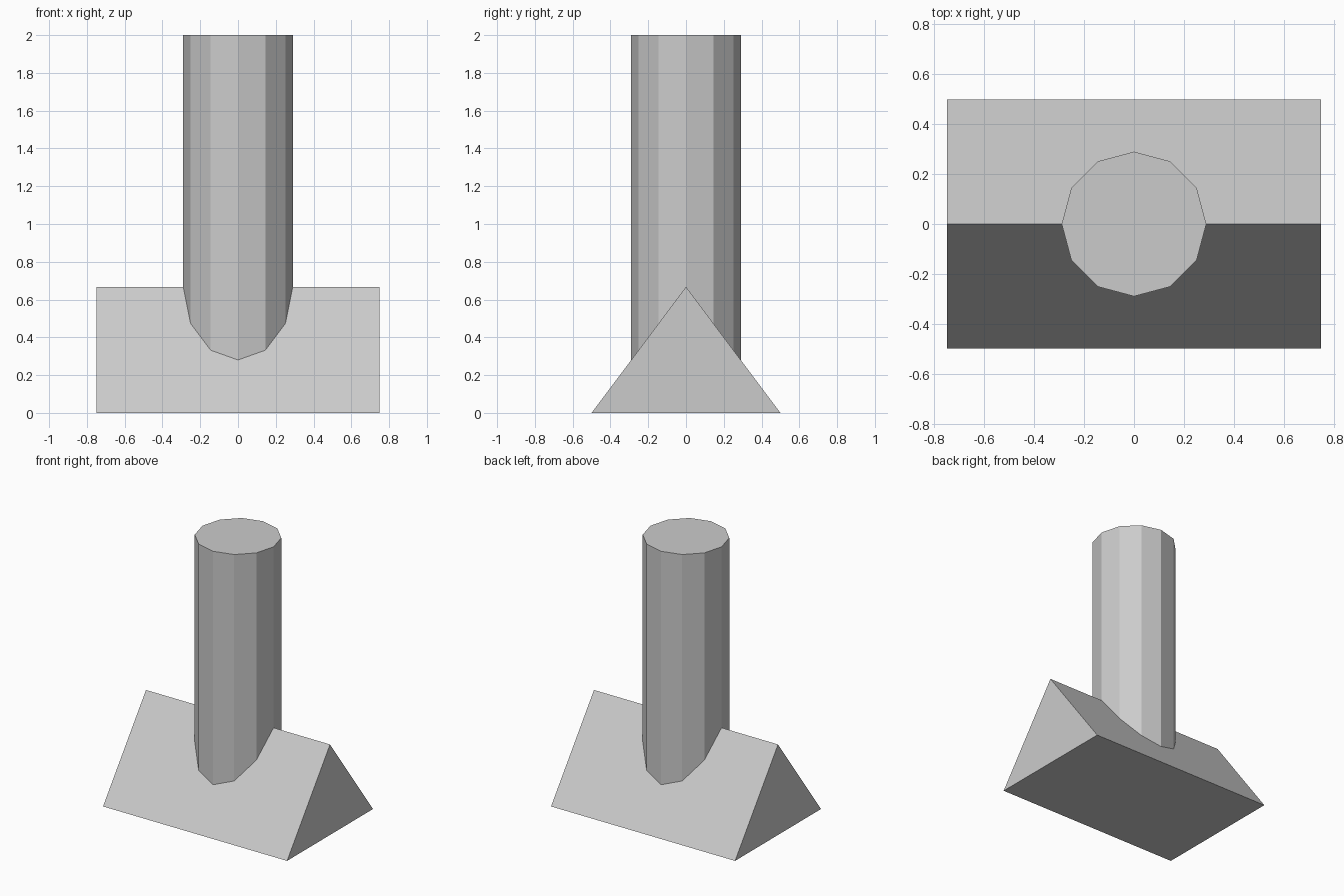
import bpy
import bmesh
from math import cos, sin, tau
from mathutils import Vector

cube = bpy.data.objects.get("Cube")
if cube:
    bpy.data.objects.remove(cube, do_unlink=True)

# One plain grey for the whole model
grey = bpy.data.materials.new("light_grey")
colour = (0.6, 0.6, 0.6, 1.0)
grey.diffuse_color = colour
grey.use_nodes = True
grey.node_tree.nodes["Principled BSDF"].inputs["Base Color"].default_value = colour


def extrude_profile(name, profile, direction):
    """Make a flat-faced solid by extruding a closed profile."""
    bm = bmesh.new()
    face = bm.faces.new([bm.verts.new(p) for p in profile])
    result = bmesh.ops.extrude_face_region(bm, geom=[face], use_keep_orig=True)
    moved = [g for g in result["geom"] if isinstance(g, bmesh.types.BMVert)]
    bmesh.ops.translate(bm, verts=moved, vec=Vector(direction))
    bmesh.ops.recalc_face_normals(bm, faces=bm.faces)
    mesh = bpy.data.meshes.new(name)
    bm.to_mesh(mesh)
    bm.free()
    mesh.materials.append(grey)
    obj = bpy.data.objects.new(name, mesh)
    bpy.context.collection.objects.link(obj)
    return obj


# Triangular base lying along x
LENGTH, HALF_DEPTH, RIDGE = 1.5, 0.5, 0.667
extrude_profile(
    "wedge_base",
    [(-LENGTH / 2, -HALF_DEPTH, 0), (-LENGTH / 2, HALF_DEPTH, 0), (-LENGTH / 2, 0, RIDGE)],
    (LENGTH, 0, 0),
)

# Twelve-sided column rising out of the ridge, its foot buried in the base
SIDES, RADIUS, FOOT, TOP = 12, 0.29, 0.15, 2.0
ring = [(RADIUS * cos(tau * i / SIDES), RADIUS * sin(tau * i / SIDES), FOOT) for i in range(SIDES)]
extrude_profile("column", ring, (0, 0, TOP - FOOT))
